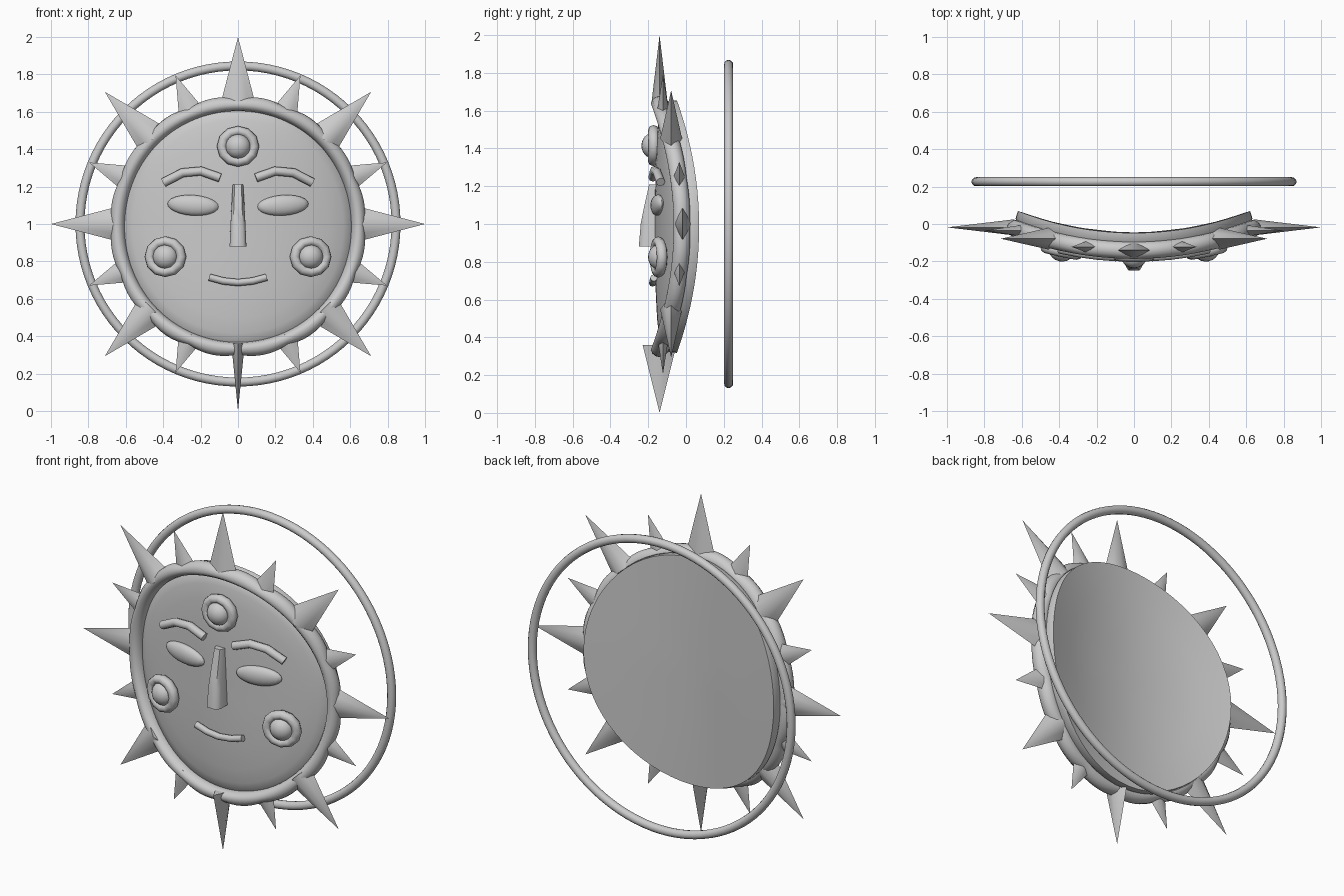
import bpy, bmesh, math
from mathutils import Vector, Matrix

cube = bpy.data.objects.get("Cube")
if cube:
    bpy.data.objects.remove(cube, do_unlink=True)

grey = bpy.data.materials.new("warm_grey_stone")
grey.use_nodes = True
grey.diffuse_color = (0.6, 0.6, 0.6, 1)
grey.node_tree.nodes["Principled BSDF"].inputs["Base Color"].default_value = (0.6, 0.6, 0.6, 1)

MID_Y, BEND_R = -0.1, 1.75


def bend(co):
    """Curve a flat layout (height measured from the centre) around an upright axis."""
    reach = BEND_R - (co.y - MID_Y)
    t = co.x / BEND_R
    return Vector((reach * math.sin(t), MID_Y + BEND_R - reach * math.cos(t), co.z + 1))


def oval(r, a):
    """Outline of the face: slightly taller than wide and set a little low."""
    return r * math.sin(a), 1.02 * r * math.cos(a) - 0.014


def finish(name, bm, bent=True, angle=40):
    if bent:
        for v in bm.verts:
            v.co = bend(v.co)
    else:
        bmesh.ops.translate(bm, verts=bm.verts, vec=(0, 0, 1))
    bmesh.ops.recalc_face_normals(bm, faces=bm.faces)
    mesh = bpy.data.meshes.new(name)
    bm.to_mesh(mesh)
    bm.free()
    mesh.materials.append(grey)
    ob = bpy.data.objects.new(name, mesh)
    bpy.context.collection.objects.link(ob)
    bpy.ops.object.select_all(action='DESELECT')
    ob.select_set(True)
    bpy.context.view_layer.objects.active = ob
    bpy.ops.object.shade_smooth_by_angle(angle=math.radians(angle))
    return ob


def skin(bm, rings, closed=False):
    """Bridge equal-sized rings of points with quads; cap the ends unless closed."""
    rows = [[bm.verts.new(p) for p in ring] for ring in rings]
    n = len(rows[0])
    pairs = list(zip(rows, rows[1:])) + ([(rows[-1], rows[0])] if closed else [])
    for a, b in pairs:
        for i in range(n):
            j = (i + 1) % n
            bm.faces.new((a[i], a[j], b[j], b[i]))
    if not closed:
        bm.faces.new(rows[0])
        bm.faces.new(rows[-1])


def hoop(bm, radius, thick, depth, y, segs, sides, centre=(0, 0)):
    """Plain round ring facing the front."""
    rings = []
    for i in range(segs):
        a = math.tau * i / segs
        ring = []
        for k in range(sides):
            b = math.tau * k / sides
            r = radius + thick * math.cos(b)
            ring.append((centre[0] + r * math.sin(a), y + depth * math.sin(b),
                         centre[1] + r * math.cos(a)))
        rings.append(ring)
    skin(bm, rings, closed=True)


def tube(bm, path, radius, y, sides=8):
    """Short rod following points in the face plane."""
    pts = [Vector((x, y, z)) for x, z in path]
    rings = []
    for i, p in enumerate(pts):
        d = (pts[min(i + 1, len(pts) - 1)] - pts[max(i - 1, 0)]).normalized()
        side = Vector((-d.z, 0, d.x))
        rings.append([p + radius * (side * math.cos(math.tau * k / sides)
                                    + Vector((0, 1, 0)) * math.sin(math.tau * k / sides))
                      for k in range(sides)])
    skin(bm, rings)


def ellipsoid(bm, centre, size, tilt=0.0):
    m = (Matrix.Translation(centre) @ Matrix.Rotation(tilt, 4, 'Y')
         @ Matrix.Diagonal((*size, 1)))
    bmesh.ops.create_uvsphere(bm, u_segments=20, v_segments=12, radius=1, matrix=m)


# Face: lathed shallow plate, bulging forward, with a crisp back edge
bm = bmesh.new()
profile = [(0.04, -0.165), (0.2, -0.163), (0.35, -0.16), (0.48, -0.153), (0.56, -0.144),
           (0.615, -0.13), (0.652, -0.09), (0.655, -0.048),
           (0.48, -0.046), (0.3, -0.045), (0.1, -0.045)]
rings = []
for r, y in profile:
    outline = [oval(r, math.tau * i / 64) for i in range(64)]
    rings.append([(x, y, z) for x, z in outline])
skin(bm, rings)
finish("face_plate", bm)

# Softly scalloped rim around the face
bm = bmesh.new()
rings = []
for i in range(128):
    a = math.tau * i / 128
    ring = []
    for k in range(12):
        b = math.tau * k / 12
        swell = 0.013 * abs(math.sin(8 * a)) * max(0, math.cos(b))
        x, z = oval(0.639 + 0.033 * math.cos(b) + swell, a)
        ring.append((x, -0.14 + 0.046 * math.sin(b), z))
    rings.append(ring)
skin(bm, rings, closed=True)
finish("face_rim", bm)

# Rays: flattened pointed spikes, long and short in turn
for i in range(16):
    a = math.tau * i / 16
    out = Vector((math.sin(a), 0, math.cos(a)))
    side = Vector((math.cos(a), 0, -math.sin(a)))
    long_ray = i % 2 == 0
    tip, wide, deep = (1.0, 0.094, 0.043) if long_ray else (0.86, 0.07, 0.032)
    if i % 4 == 2:  # diagonal rays are fuller
        deep = 0.058
    if i == 8:  # lowest ray is turned edge-on
        wide, deep = 0.036, 0.09
    foot = bend(Vector((out.x * 0.65, -0.14, out.z * 0.65)))
    foot.z -= 1
    bm = bmesh.new()
    point = bm.verts.new(foot + out * (tip - 0.65))
    base = []
    for k in range(8):
        b = math.tau * k / 8
        f = 1 if k % 2 == 0 else 0.78
        base.append(bm.verts.new(foot - out * 0.01 + side * (wide * f * math.cos(b))
                                 + Vector((0, deep * f * math.sin(b), 0))))
    for k in range(8):
        bm.faces.new((base[k], base[(k + 1) % 8], point))
    bm.faces.new(base)
    finish("long_ray" if long_ray else "short_ray", bm, bent=False, angle=60)

# Round bosses: forehead and both cheeks
for name, x, z, ring_y, bead_y in (("forehead", 0, 0.415, -0.172, -0.178),
                                   ("left_cheek", 0.373, -0.175, -0.188, -0.184),
                                   ("right_cheek", -0.373, -0.175, -0.188, -0.184)):
    bm = bmesh.new()
    hoop(bm, 0.083, 0.026, 0.029, ring_y, 12, 8, centre=(x, z))
    finish(name + "_ring", bm, angle=60)
    bm = bmesh.new()
    ellipsoid(bm, (x, bead_y, z), (0.064, 0.058, 0.066))
    finish(name + "_bead", bm)

# Eyes and brows, mirrored
for name, s in (("left", 1), ("right", -1)):
    bm = bmesh.new()
    ellipsoid(bm, (s * 0.233, -0.167, 0.1), (0.133, 0.034, 0.055), s * math.radians(-4))
    finish(name + "_eye", bm)
    bm = bmesh.new()
    tube(bm, [(s * x, z) for x, z in ((0.092, 0.247), (0.19, 0.283), (0.285, 0.274),
                                      (0.383, 0.222))], 0.024, -0.178)
    finish(name + "_brow", bm, angle=60)

# Mouth
bm = bmesh.new()
tube(bm, [(-0.146, -0.285), (-0.076, -0.305), (0, -0.313), (0.076, -0.305), (0.146, -0.285)],
     0.019, -0.177)
finish("mouth", bm, angle=60)

# Nose: tapering wedge, swelling forward towards the tip
bm = bmesh.new()
skin(bm, [[(-w, -0.14, z), (-w * 0.95, y + 0.025, z), (-w * 0.6, y, z),
           (w * 0.6, y, z), (w * 0.95, y + 0.025, z), (w, -0.14, z)]
          for z, w, y in ((0.21, 0.028, -0.195), (0.1, 0.034, -0.22),
                          (0, 0.039, -0.24), (-0.12, 0.044, -0.25))])
finish("nose", bm, angle=60)

# Plain hoop behind the face
bm = bmesh.new()
hoop(bm, 0.845, 0.024, 0.024, 0.226, 96, 12)
finish("back_hoop", bm, bent=False)
